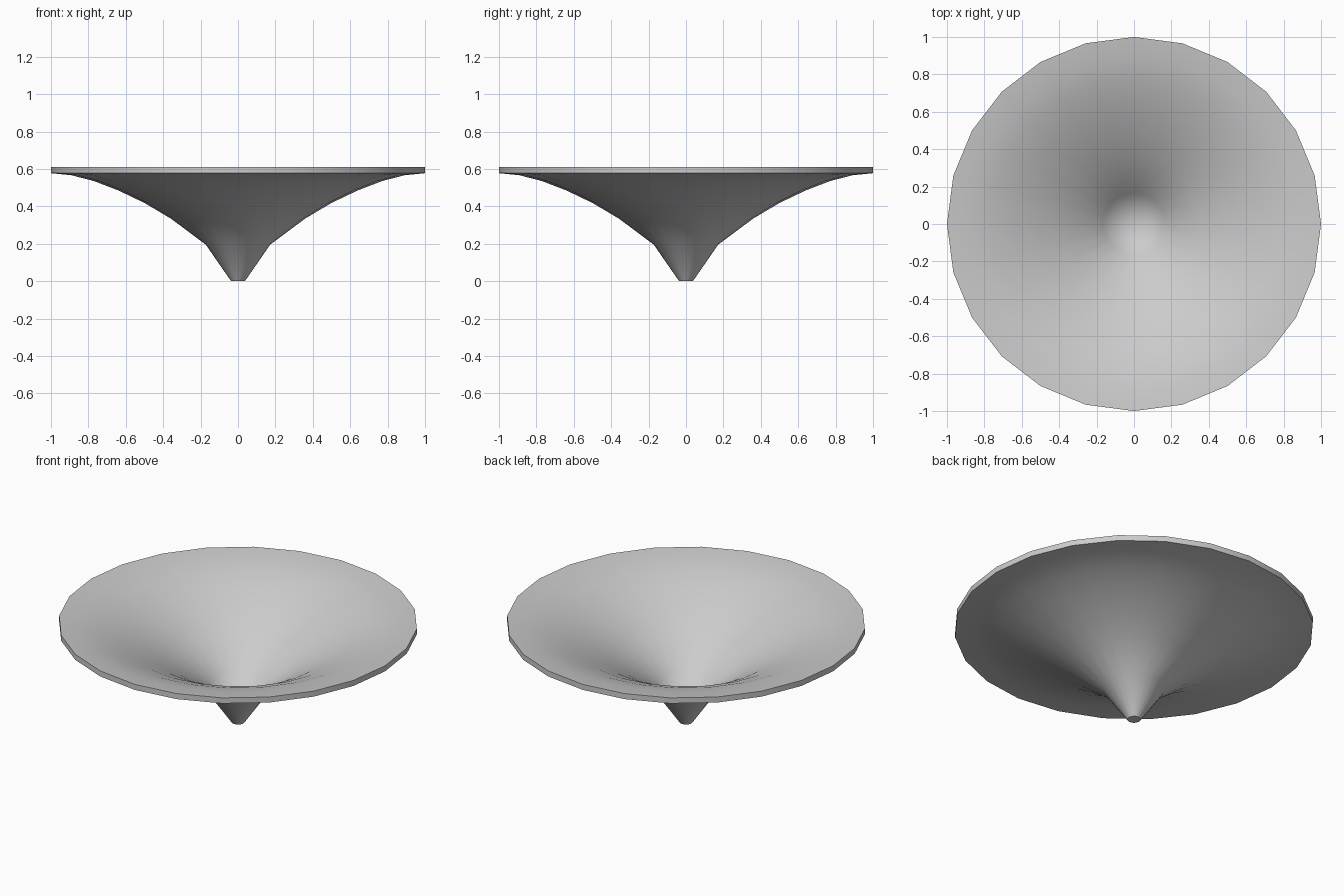
import bpy, bmesh, math

if "Cube" in bpy.data.objects:
    bpy.data.objects.remove(bpy.data.objects["Cube"])

SIDES = 24

def lathe(name, profile, angle=35):
    """Revolve (radius, z) points about z; zero-radius points become poles."""
    bm = bmesh.new()
    rings = []
    for r, z in profile:
        n = 1 if r == 0 else SIDES
        rings.append([bm.verts.new((r * math.cos(2 * math.pi * i / SIDES),
                                    r * math.sin(2 * math.pi * i / SIDES), z))
                      for i in range(n)])
    for a, b in zip(rings, rings[1:]):
        for i in range(SIDES):
            j = (i + 1) % SIDES
            quad = [a[i % len(a)], a[j % len(a)], b[j % len(b)], b[i % len(b)]]
            bm.faces.new(list(dict.fromkeys(quad)))
    bmesh.ops.recalc_face_normals(bm, faces=bm.faces)
    mesh = bpy.data.meshes.new(name)
    bm.to_mesh(mesh)
    bm.free()
    ob = bpy.data.objects.new(name, mesh)
    bpy.context.collection.objects.link(ob)
    bpy.context.view_layer.objects.active = ob
    ob.select_set(True)
    bpy.ops.object.shade_smooth_by_angle(angle=math.radians(angle))
    return ob

# Closed flared dish: small flat foot, concave-flared outside, thin rim, inner bowl to a point
outer = [(0, 0.005), (0.037, 0.005), (0.172, 0.195), (0.36, 0.335), (0.5, 0.418),
         (0.64, 0.485), (0.77, 0.535), (0.89, 0.566), (1.0, 0.577)]
outer = [(r, z - 0.005 if z < 0.01 else z) for r, z in outer]
inner = [(1.0, 0.611), (0.89, 0.598), (0.77, 0.566), (0.64, 0.515), (0.5, 0.447),
         (0.36, 0.364), (0.165, 0.225), (0, 0.03)]
lathe("flared_dish", outer + inner)
